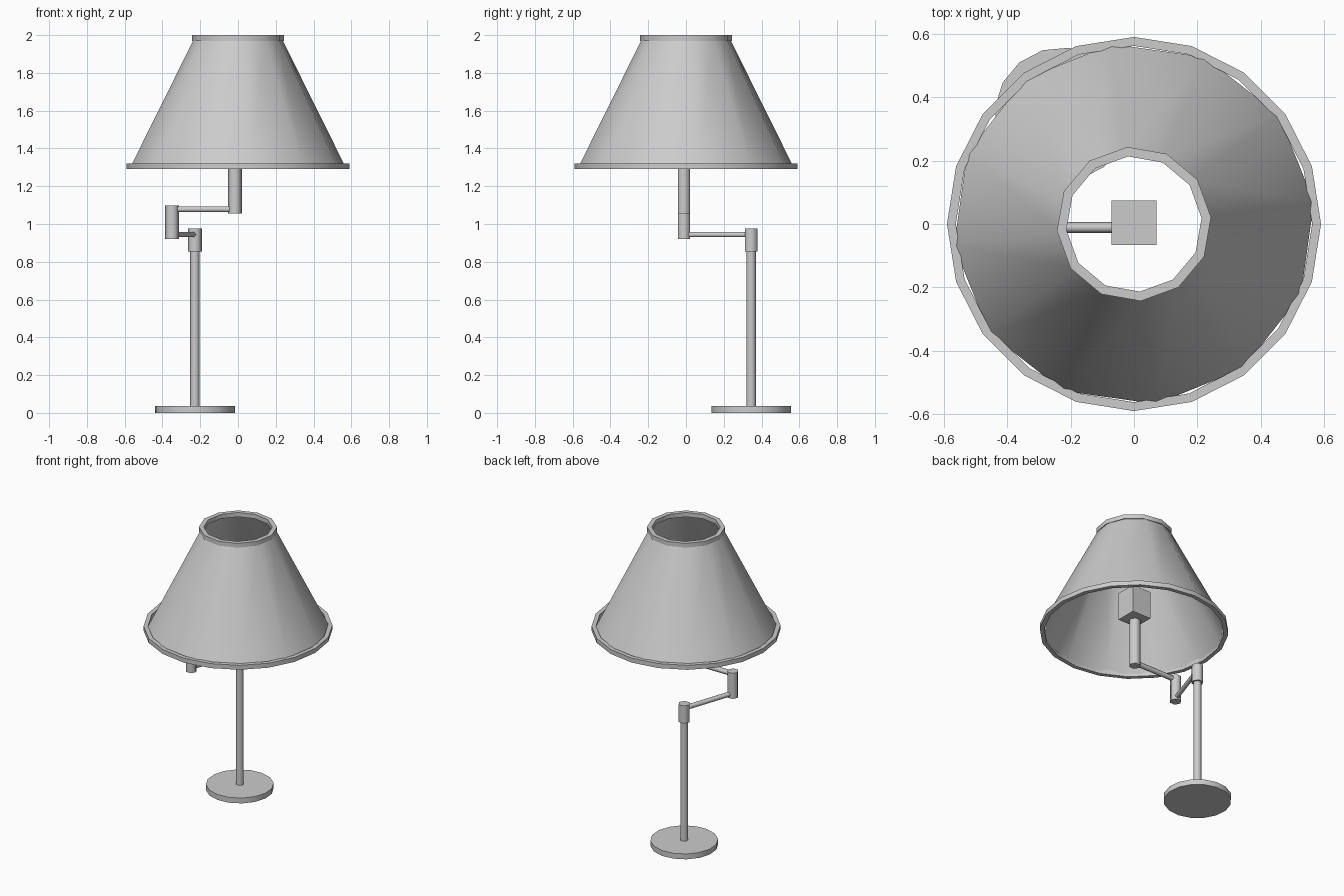
import bpy, math
from mathutils import Vector

if "Cube" in bpy.data.objects:
    bpy.data.objects.remove(bpy.data.objects["Cube"])


def mesh_object(name, verts, faces, angle=35):
    me = bpy.data.meshes.new(name)
    me.from_pydata(verts, [], faces)
    ob = bpy.data.objects.new(name, me)
    bpy.context.collection.objects.link(ob)
    bpy.ops.object.select_all(action='DESELECT')
    ob.select_set(True)
    bpy.context.view_layer.objects.active = ob
    bpy.ops.object.shade_smooth_by_angle(angle=math.radians(angle))
    return ob


def lathe(name, profile, sides, offset=0.0, closed=False):
    """Spin an (r, z) profile around the z axis."""
    n = len(profile)
    verts, faces = [], []
    for i in range(sides):
        a = math.radians(offset) + math.tau * i / sides
        verts += [(r * math.cos(a), r * math.sin(a), z) for r, z in profile]
    for i in range(sides):
        j = (i + 1) % sides
        for k in range(n if closed else n - 1):
            m = (k + 1) % n
            faces.append((i * n + k, j * n + k, j * n + m, i * n + m))
    return mesh_object(name, verts, faces)


def rod(name, a, b, r, sides=6, offset=0.0, angle=35):
    """Capped prism between two points."""
    a, b = Vector(a), Vector(b)
    d = b - a
    vertical = abs(d.x) + abs(d.y) < 1e-6
    u = Vector((1, 0, 0)) if vertical else d.cross(Vector((0, 0, 1))).normalized()
    v = d.normalized().cross(u)
    verts = []
    for p in (a, b):
        for i in range(sides):
            t = math.radians(offset) + math.tau * i / sides
            verts.append(p + r * (math.cos(t) * u + math.sin(t) * v))
    faces = [(i, (i + 1) % sides, sides + (i + 1) % sides, sides + i)
             for i in range(sides)]
    faces += [tuple(reversed(range(sides))), tuple(range(sides, 2 * sides))]
    return mesh_object(name, verts, faces, angle)


PX, PY = -0.228, 0.345     # pole axis
EX, EY = -0.349, -0.011    # elbow axis
SX, SY = -0.016, -0.011    # stem axis

# base and pole
rod("base", (PX, PY, 0), (PX, PY, 0.037), 0.212, 16, 16.5)
rod("pole", (PX, PY, 0.03), (PX, PY, 0.9), 0.025, 8, angle=50)
rod("pole_collar", (PX, PY, 0.855), (PX, PY, 0.976), 0.038, 6, angle=65)

# swing arms and joints
rod("lower_arm", (PX, PY, 0.944), (EX, EY, 0.944), 0.016, 6, angle=65)
rod("elbow", (EX, EY, 0.92), (EX, EY, 1.097), 0.037, 6, angle=65)
rod("upper_arm", (EX, EY, 1.078), (SX, SY, 1.078), 0.017, 6, angle=65)
rod("stem", (SX, SY, 1.055), (SX, SY, 1.39), 0.037, 6, angle=65)

# square lamp socket
bpy.ops.mesh.primitive_cube_add(size=1, location=(0, 0.004, 1.475))
socket = bpy.context.object
socket.name = "socket"
socket.scale = (0.142, 0.14, 0.19)

# shade with top and bottom rims
lathe("shade", [(0.572, 1.305), (0.232, 1.985)], 12, 7)
lathe("bottom_rim", [(0.562, 1.29), (0.59, 1.29), (0.59, 1.321), (0.562, 1.321)], 20, 0, True)
lathe("top_rim", [(0.214, 1.97), (0.244, 1.97), (0.244, 2.0), (0.214, 2.0)], 12, -5 + 10, True)
